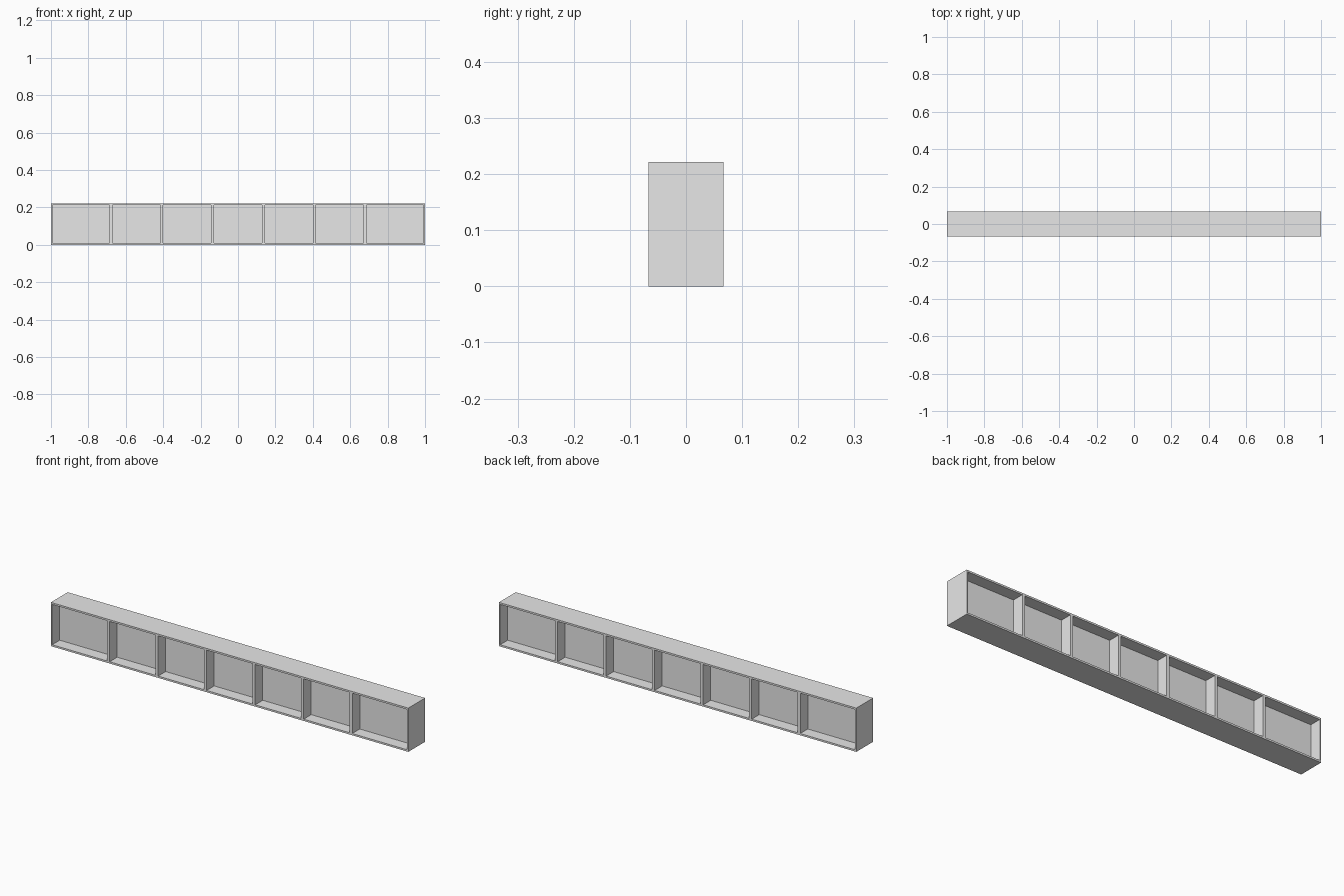
import bpy
import bmesh
from mathutils import Vector

cube = bpy.data.objects.get("Cube")
if cube:
    bpy.data.objects.remove(cube, do_unlink=True)

LENGTH, DEPTH, HEIGHT = 2.0, 0.134, 0.2215
RIM = 0.009            # top and bottom flange thickness
END = 0.0075           # end plate thickness
RIB = 0.015            # rib thickness
WEB = 0.014            # central panel thickness
BAYS = 7
PITCH = 0.2715         # distance between rib centres

# Plain grey finish
grey = bpy.data.materials.new("plain grey")
grey.use_nodes = True
colour = (0.8, 0.8, 0.8, 1.0)
grey.diffuse_color = colour
grey.node_tree.nodes["Principled BSDF"].inputs["Base Color"].default_value = colour

# Solid beam block standing on the ground
bm = bmesh.new()
bmesh.ops.create_cube(bm, size=1)
bmesh.ops.scale(bm, vec=(LENGTH, DEPTH, HEIGHT), verts=bm.verts)
bmesh.ops.translate(bm, vec=(0, 0, HEIGHT / 2), verts=bm.verts)


def slice_at(axis, value):
    """Cut the whole mesh by a plane across one axis."""
    normal = Vector((0, 0, 0))
    normal[axis] = 1
    bmesh.ops.bisect_plane(bm, geom=bm.verts[:] + bm.edges[:] + bm.faces[:],
                           plane_co=normal * value, plane_no=normal)


# Outline the end plates, ribs and flanges
for side in (-1, 1):
    slice_at(0, side * (LENGTH / 2 - END))
for i in range(BAYS - 1):
    centre = (i - (BAYS - 2) / 2) * PITCH
    slice_at(0, centre - RIB / 2)
    slice_at(0, centre + RIB / 2)
slice_at(2, RIM)
slice_at(2, HEIGHT - RIM)

# Push the large bays on the front and back in to the central web
bm.normal_update()
bays = [f for f in bm.faces if abs(f.normal.y) > 0.9 and f.calc_area() > 0.02]
recess = (DEPTH - WEB) / 2
for face in bmesh.ops.extrude_discrete_faces(bm, faces=bays)["faces"]:
    inward = -recess if face.calc_center_median().y > 0 else recess
    bmesh.ops.translate(bm, vec=(0, inward, 0), verts=face.verts[:])

bmesh.ops.recalc_face_normals(bm, faces=bm.faces)
mesh = bpy.data.meshes.new("ribbed_beam")
bm.to_mesh(mesh)
bm.free()
mesh.materials.append(grey)
beam = bpy.data.objects.new("ribbed_beam", mesh)
bpy.context.collection.objects.link(beam)
